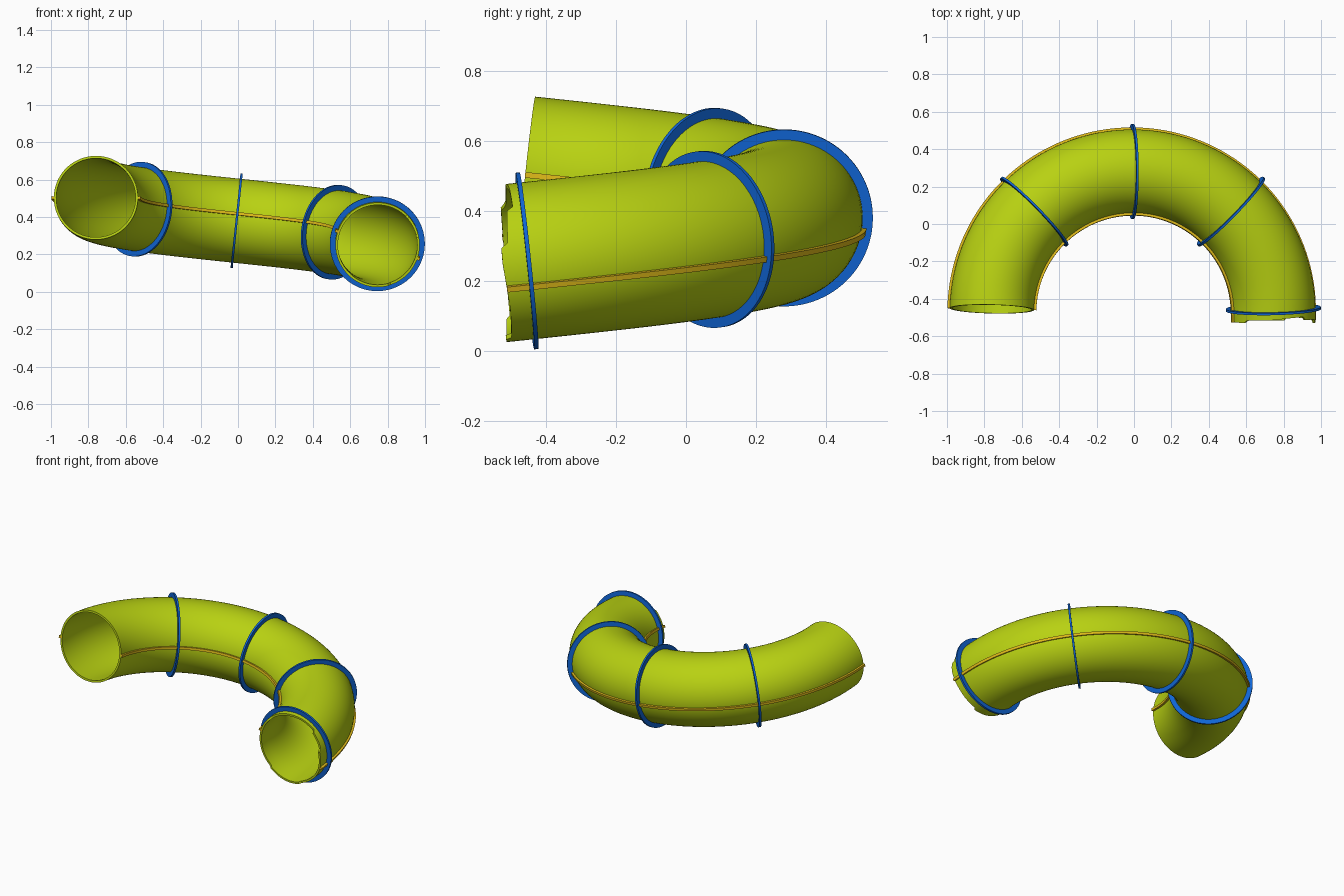
import bpy, bmesh
from math import sin, cos, pi, radians
from mathutils import Vector

if "Cube" in bpy.data.objects:
    bpy.data.objects.remove(bpy.data.objects["Cube"])

CX, CY, R = -0.0075, -0.472, 0.7525      # helix axis and radius
Z0, Z1 = 0.503, 0.257                    # centre height at start and end
A0, A1 = radians(178.7), radians(1.3)    # sweep angles
TWIST = 0.325                            # natural twist along the helix
OUT, INN, SIDES, STEPS = 0.225, 0.212, 96, 72


def frame(t):
    """Centre, tangent, outward and upward axes at fraction t of the helix."""
    a = A0 + (A1 - A0) * t
    c = Vector((CX + R * cos(a), CY + R * sin(a), Z0 + (Z1 - Z0) * t))
    tan = Vector((sin(a), -cos(a), (Z1 - Z0) / (R * (A0 - A1)))).normalized()
    n = Vector((cos(a), sin(a), 0))
    up = n.cross(tan)
    if up.z < 0:
        up = -up
    return c, tan, n, up


def point(t, r, a, ext=0.0):
    c, tan, n, up = frame(t)
    return c + n * (r * cos(a)) + up * (r * sin(a)) + tan * ext


def material(name, color):
    m = bpy.data.materials.new(name)
    m.diffuse_color = (*color, 1)
    m.use_nodes = True
    m.node_tree.nodes["Principled BSDF"].inputs["Base Color"].default_value = m.diffuse_color
    return m


def loft(name, sections, mat, closed):
    """Skin a series of closed loops; either join the ends or cap them."""
    bm = bmesh.new()
    loops = [[bm.verts.new(p) for p in s] for s in sections]
    n, k = len(loops), len(loops[0])
    for i in range(n if closed else n - 1):
        a, b = loops[i], loops[(i + 1) % n]
        for j in range(k):
            m = (j + 1) % k
            bm.faces.new((a[j], a[m], b[m], b[j]))
    if not closed:
        bm.faces.new(loops[0])
        bm.faces.new(loops[-1])
    bmesh.ops.recalc_face_normals(bm, faces=bm.faces)
    me = bpy.data.meshes.new(name)
    bm.to_mesh(me)
    bm.free()
    me.materials.append(mat)
    ob = bpy.data.objects.new(name, me)
    bpy.context.collection.objects.link(ob)
    bpy.context.view_layer.objects.active = ob
    ob.select_set(True)
    bpy.ops.object.shade_smooth_by_angle(angle=radians(35))
    ob.select_set(False)
    return ob


# Ragged lip: how far the wall runs past the last ring, by angle (degrees)
LIP = [(0, 0.075), (12, 0.074), (14, 0.055), (42, 0.046), (44, 0.028), (70, 0.030),
       (90, 0.036), (130, 0.040), (134, 0.055), (180, 0.058), (225, 0.062),
       (228, 0.072), (265, 0.082), (285, 0.084), (288, 0.068), (325, 0.066), (360, 0.075)]


def lip(a):
    d = a * 180 / pi
    for (d0, e0), (d1, e1) in zip(LIP, LIP[1:]):
        if d0 <= d <= d1:
            return e0 + (e1 - e0) * (d - d0) / (d1 - d0)
    return 0.06


angles = [2 * pi * j / SIDES for j in range(SIDES)]
green = material("lime", (0.48, 0.64, 0.006))
blue = material("blue", (0.005, 0.13, 0.66))
yellow = material("yellow", (0.75, 0.5, 0.01))


# Hollow tube with the ragged lip at the low end
def skin(r):
    return ([[point(i / STEPS, r, a) for a in angles] for i in range(STEPS + 1)]
            + [[point(1, r, a, lip(a)) for a in angles]])


loft("tube", skin(OUT) + skin(INN)[::-1], green, True)

# Two seam strips on the outer and inner bends
for name, base in (("outer_seam", 0), ("inner_seam", pi)):
    secs = []
    for i in range(STEPS + 2):
        t = min(i / STEPS, 1)
        ext = 0.07 if i > STEPS else 0
        if i > STEPS and base:
            ext = 0.058
        a = base - TWIST * t
        secs.append([point(t, r, a + s, ext) for r, s in
                     ((0.216, -0.034), (0.238, -0.034), (0.238, 0.034), (0.216, 0.034))])
    loft(name, secs, yellow, False)

# Thin flat rings around the tube
for i, t in enumerate((0.25, 0.5, 0.75, 1.0)):
    prof = ((0.218, -0.006), (0.254, -0.006), (0.254, 0.006), (0.218, 0.006))
    loft(f"ring_{i + 1}", [[point(t, r, a, e) for a in angles] for r, e in prof], blue, True)
